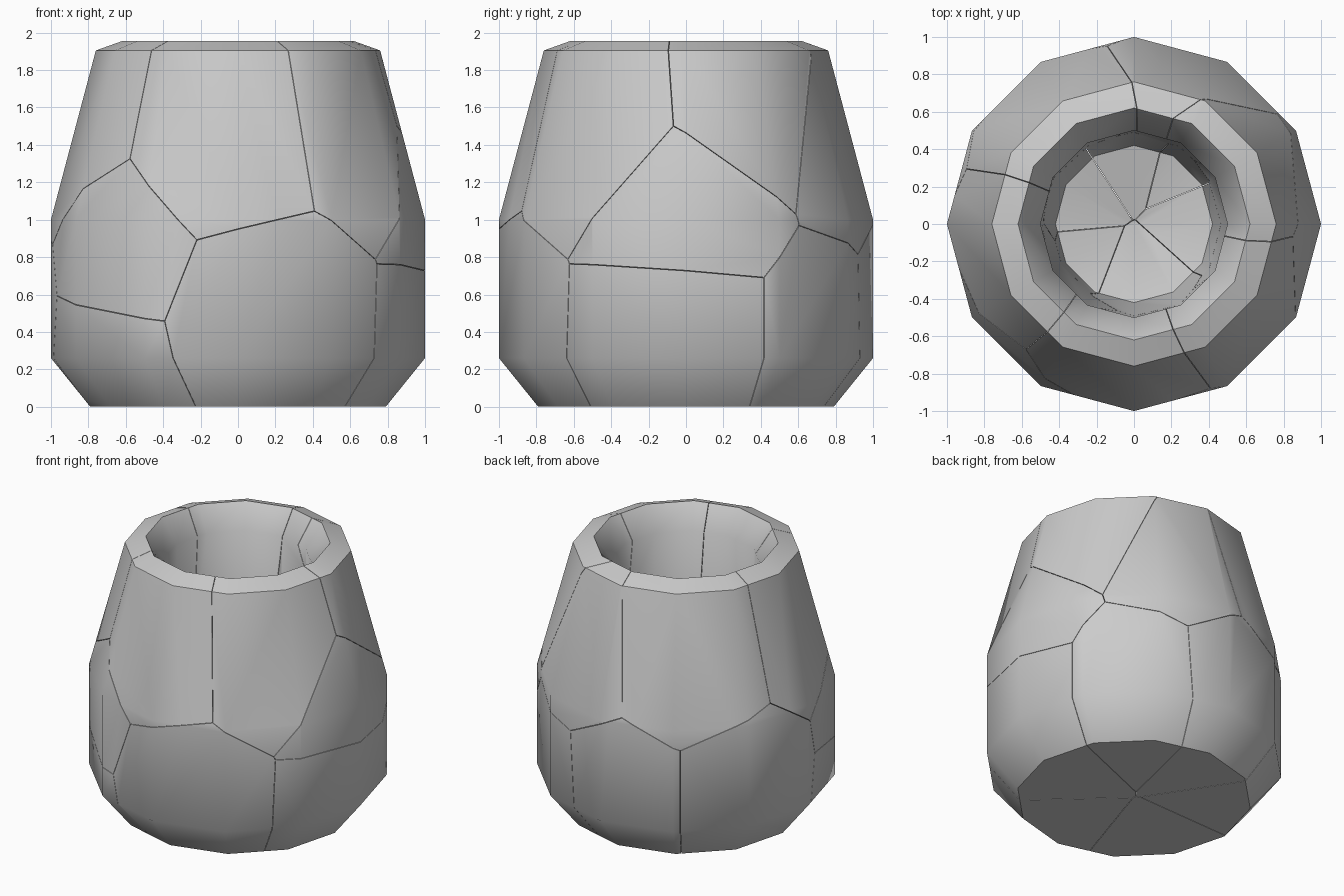
import bpy, bmesh, math
from mathutils import Vector

if "Cube" in bpy.data.objects:
    bpy.data.objects.remove(bpy.data.objects["Cube"])

SIDES = 12
# (radius, height) from the base, over the rim and down into the hollow
PROFILE = [(0.79, 0), (1.0, 0.26), (1.0, 1.0), (0.76, 1.905), (0.62, 1.955),
           (0.5, 1.79), (0.5, 1.0), (0.42, 0.32)]
FLOOR_Z = 0.22
GAP = 0.0015

# One seed per broken shard
SEEDS = [Vector(s) for s in [
    (-0.10, -0.85, 1.45), (0.15, -0.90, 0.45), (-0.78, -0.60, 0.22), (-0.72, -0.66, 0.82),
    (-0.84, -0.25, 1.50), (0.68, -0.50, 1.50), (0.92, 0.02, 1.05), (0.75, 0.38, 1.58),
    (0.95, -0.03, 0.40), (0.62, 0.78, 0.40), (0.35, 0.85, 1.35), (-0.50, 0.72, 1.45),
    (-0.10, 0.95, 0.45), (-0.82, 0.48, 0.45)]]


def mesh_object(name, bm):
    bmesh.ops.recalc_face_normals(bm, faces=bm.faces)
    me = bpy.data.meshes.new(name)
    bm.to_mesh(me)
    bm.free()
    ob = bpy.data.objects.new(name, me)
    bpy.context.collection.objects.link(ob)
    return ob


def pot_body():
    bm = bmesh.new()
    rings = []
    for r, z in PROFILE:
        rings.append([bm.verts.new((r * math.cos(2 * math.pi * i / SIDES),
                                    r * math.sin(2 * math.pi * i / SIDES), z))
                      for i in range(SIDES)])
    for a, b in zip(rings, rings[1:]):
        for i in range(SIDES):
            j = (i + 1) % SIDES
            bm.faces.new((a[i], a[j], b[j], b[i]))
    bm.faces.new(rings[0])
    centre = bm.verts.new((0, 0, FLOOR_Z))
    for i in range(SIDES):
        bm.faces.new((rings[-1][i], rings[-1][(i + 1) % SIDES], centre))
    return mesh_object("pot_body", bm)


def cell(index):
    # Convex block trimmed halfway to every other seed
    bm = bmesh.new()
    bmesh.ops.create_cube(bm, size=5)
    bmesh.ops.translate(bm, verts=bm.verts, vec=(0, 0, 1))
    p = SEEDS[index]
    for k, q in enumerate(SEEDS):
        if k == index:
            continue
        n = (q - p).normalized()
        out = bmesh.ops.bisect_plane(bm, geom=bm.verts[:] + bm.edges[:] + bm.faces[:],
                                     plane_co=(p + q) / 2 - n * GAP, plane_no=n,
                                     clear_outer=True)
        edges = [g for g in out["geom_cut"] if isinstance(g, bmesh.types.BMEdge)]
        if edges:
            bmesh.ops.contextual_create(bm, geom=edges)
    return mesh_object("cell_cutter", bm)


body = pot_body()
for i in range(len(SEEDS)):
    # Shard = pot body inside its cell
    cutter = cell(i)
    shard = bpy.data.objects.new("pot_shard_%02d" % (i + 1), body.data.copy())
    bpy.context.collection.objects.link(shard)
    mod = shard.modifiers.new("break", 'BOOLEAN')
    mod.operation, mod.solver, mod.object = 'INTERSECT', 'EXACT', cutter
    bpy.ops.object.select_all(action='DESELECT')
    shard.select_set(True)
    bpy.context.view_layer.objects.active = shard
    bpy.ops.object.modifier_apply(modifier=mod.name)
    bpy.ops.object.shade_smooth_by_angle(angle=math.radians(46))
    bpy.data.objects.remove(cutter)
bpy.data.objects.remove(body)
